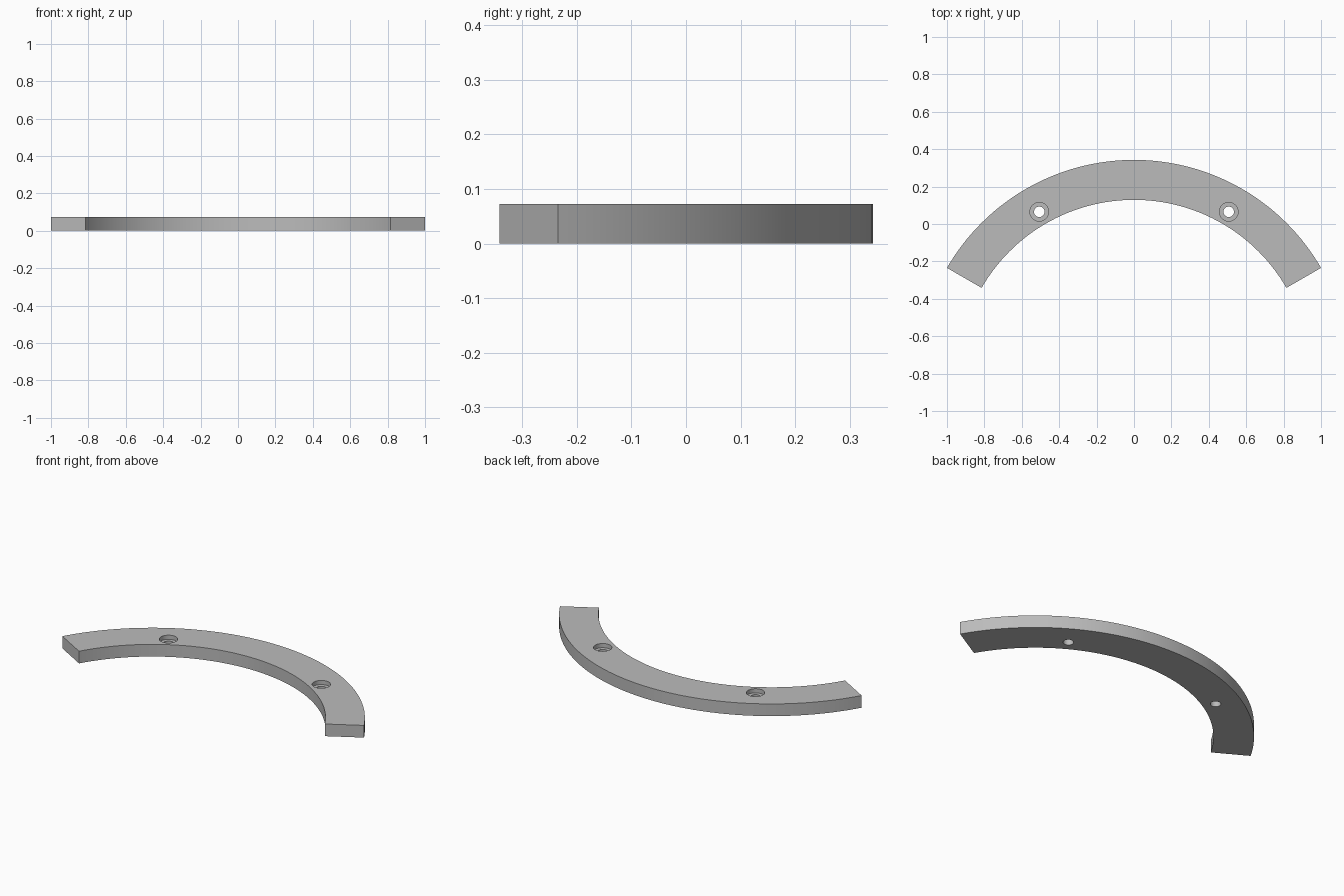
import bpy
import bmesh
from math import sin, cos, radians

OUTER, INNER = 1.1547, 0.941      # arc radii
CENTRE_Y = -0.812                 # centre of the arc
HALF_ANGLE = 60                   # degrees each side of the middle
THICK = 0.073
STEPS = 64
HOLE_RING, HOLE_ANGLE = 1.013, 30
BORE_R, HOLE_R, BORE_DEPTH = 0.05, 0.028, 0.025

old = bpy.data.objects.get("Cube")
if old:
    bpy.data.objects.remove(old, do_unlink=True)

grey = bpy.data.materials.new("plain grey")
grey.use_nodes = True
colour = (0.5, 0.5, 0.5, 1)
grey.diffuse_color = colour
grey.node_tree.nodes["Principled BSDF"].inputs["Base Color"].default_value = colour


def polar(radius, degrees):
    a = radians(degrees)
    return radius * sin(a), CENTRE_Y + radius * cos(a)


def add_cutter(name, radius, bottom, top, x, y):
    bpy.ops.mesh.primitive_cylinder_add(
        vertices=48, radius=radius, depth=top - bottom,
        location=(x, y, (top + bottom) / 2))
    cutter = bpy.context.object
    cutter.name = name
    cutter.data.materials.append(grey)
    cutter.hide_render = True
    return cutter


# Curved bar: outline swept along the arc, then raised
bm = bmesh.new()
angles = [HALF_ANGLE * (2 * i / STEPS - 1) for i in range(STEPS + 1)]
outline = [polar(OUTER, a) for a in angles] + [polar(INNER, a) for a in reversed(angles)]
base = bm.faces.new([bm.verts.new((x, y, 0)) for x, y in outline])
raised = bmesh.ops.extrude_face_region(bm, geom=[base])["geom"]
bmesh.ops.translate(bm, vec=(0, 0, THICK),
                    verts=[v for v in raised if isinstance(v, bmesh.types.BMVert)])
bmesh.ops.recalc_face_normals(bm, faces=bm.faces)
mesh = bpy.data.meshes.new("curved_bar")
bm.to_mesh(mesh)
bm.free()
bar = bpy.data.objects.new("curved_bar", mesh)
bpy.context.collection.objects.link(bar)
mesh.materials.append(grey)

# Two counterbored screw holes
cutters = []
for side, sign in (("left", 1), ("right", -1)):
    x, y = polar(HOLE_RING, sign * HOLE_ANGLE)
    cutters.append(add_cutter(side + "_screw_hole", HOLE_R, -0.05, THICK + 0.05, x, y))
    cutters.append(add_cutter(side + "_counterbore", BORE_R, THICK - BORE_DEPTH, THICK + 0.05, x, y))

bpy.ops.object.select_all(action='DESELECT')
bar.select_set(True)
bpy.context.view_layer.objects.active = bar
for cutter in cutters:
    mod = bar.modifiers.new(cutter.name, 'BOOLEAN')
    mod.operation = 'DIFFERENCE'
    mod.solver = 'EXACT'
    mod.object = cutter
    bpy.ops.object.modifier_apply(modifier=mod.name)
for cutter in cutters:
    bpy.data.objects.remove(cutter, do_unlink=True)

bpy.ops.object.shade_smooth_by_angle(angle=radians(30))
